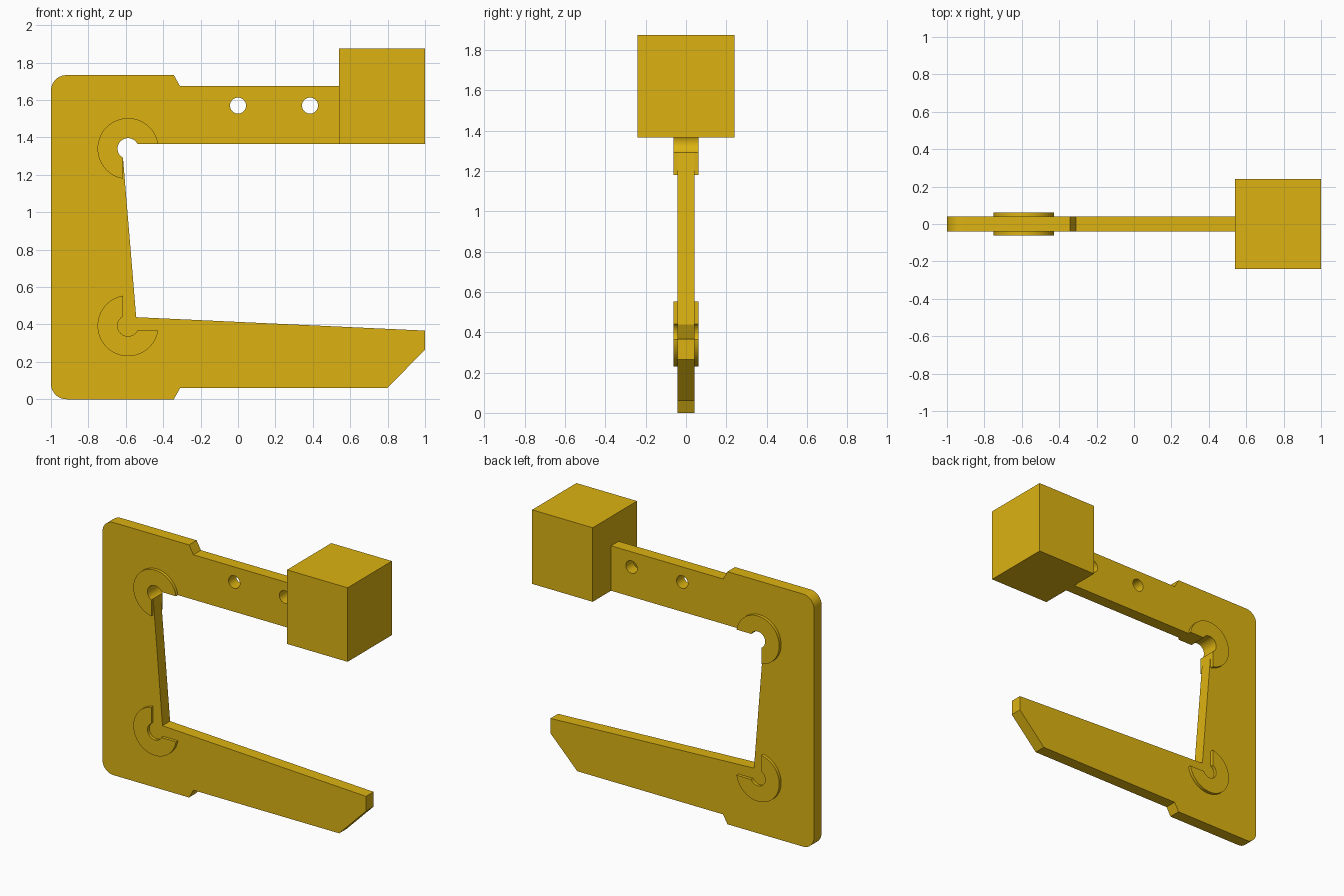
import bpy, bmesh
from math import sin, cos, asin, pi, radians

if "Cube" in bpy.data.objects:
    bpy.data.objects.remove(bpy.data.objects["Cube"])

HALF = 0.041            # half plate thickness
PAD = 0.062             # half thickness across the pads
H = 1.733               # frame height
INNER_X, INNER_Z = -0.615, 1.366
CX, CZ = -0.588, 1.34   # upper relief centre
R_CUT, R_PAD = 0.056, 0.163

mat = bpy.data.materials.new("yellow")
mat.diffuse_color = (0.72, 0.45, 0.006, 1)
mat.use_nodes = True
mat.node_tree.nodes["Principled BSDF"].inputs["Base Color"].default_value = mat.diffuse_color


def arc(cx, cz, r, a0, a1, n):
    return [(cx + r * cos(a0 + (a1 - a0) * i / n), cz + r * sin(a0 + (a1 - a0) * i / n))
            for i in range(n + 1)]


def mirror(pts):
    return [(x, H - z) for x, z in reversed(pts)]


def extrude(name, pts, y0, y1):
    bm = bmesh.new()
    face = bm.faces.new([bm.verts.new((x, y0, z)) for x, z in pts])
    out = bmesh.ops.extrude_face_region(bm, geom=[face])["geom"]
    bmesh.ops.translate(bm, vec=(0, y1 - y0, 0),
                        verts=[v for v in out if isinstance(v, bmesh.types.BMVert)])
    bmesh.ops.recalc_face_normals(bm, faces=bm.faces)
    me = bpy.data.meshes.new(name)
    bm.to_mesh(me)
    bm.free()
    ob = bpy.data.objects.new(name, me)
    bpy.context.collection.objects.link(ob)
    me.materials.append(mat)
    return ob


def activate(ob):
    bpy.ops.object.select_all(action='DESELECT')
    ob.select_set(True)
    bpy.context.view_layer.objects.active = ob


def smooth(ob):
    activate(ob)
    bpy.ops.object.shade_smooth_by_angle(angle=radians(30))


def inner_arc(r, n):
    # corner arc between the arm's inner edge and the spine's inner edge
    a0 = asin((INNER_Z - CZ) / r)
    a1 = 1.5 * pi - asin((CX - INNER_X) / r)
    return arc(CX, CZ, r, a0, a1, n)


# C-shaped plate: upper outline, relief corners and lower outline
relief = inner_arc(R_CUT, 24)
outer = [(0.54, 1.674), (-0.31, 1.674), (-0.343, H)] + arc(-0.917, H - 0.083, 0.083, pi / 2, pi, 10)
lower_outer = mirror(outer)[:-1] + [(0.797, 0.059), (1, 0.265), (1, H - INNER_Z)]
frame = extrude("frame_plate",
                outer + lower_outer + mirror(relief) + relief[::-1] + [(0.54, INNER_Z)],
                -HALF, HALF)

# Two through holes in the upper arm
for x in (0.0, 0.385):
    cutter = extrude("hole_cutter", arc(x, 1.57, 0.043, 0, 2 * pi, 32)[:-1], -0.2, 0.2)
    cutter.hide_render = True
    mod = frame.modifiers.new("hole", 'BOOLEAN')
    mod.operation, mod.solver, mod.object = 'DIFFERENCE', 'EXACT', cutter
    activate(frame)
    bpy.ops.object.modifier_apply(modifier=mod.name)
    bpy.data.objects.remove(cutter)
smooth(frame)

# Raised pads around the relief corners, both faces
pad = inner_arc(R_PAD, 40) + relief[::-1]
for level, pts in (("upper", pad), ("lower", mirror(pad))):
    for side, s in (("front", -1), ("back", 1)):
        smooth(extrude(f"{level}_{side}_corner_pad", pts, s * HALF, s * PAD))

# Block at the end of the upper arm
extrude("end_block", [(0.54, INNER_Z), (1, INNER_Z), (1, 1.874), (0.54, 1.874)], -0.24, 0.24)
